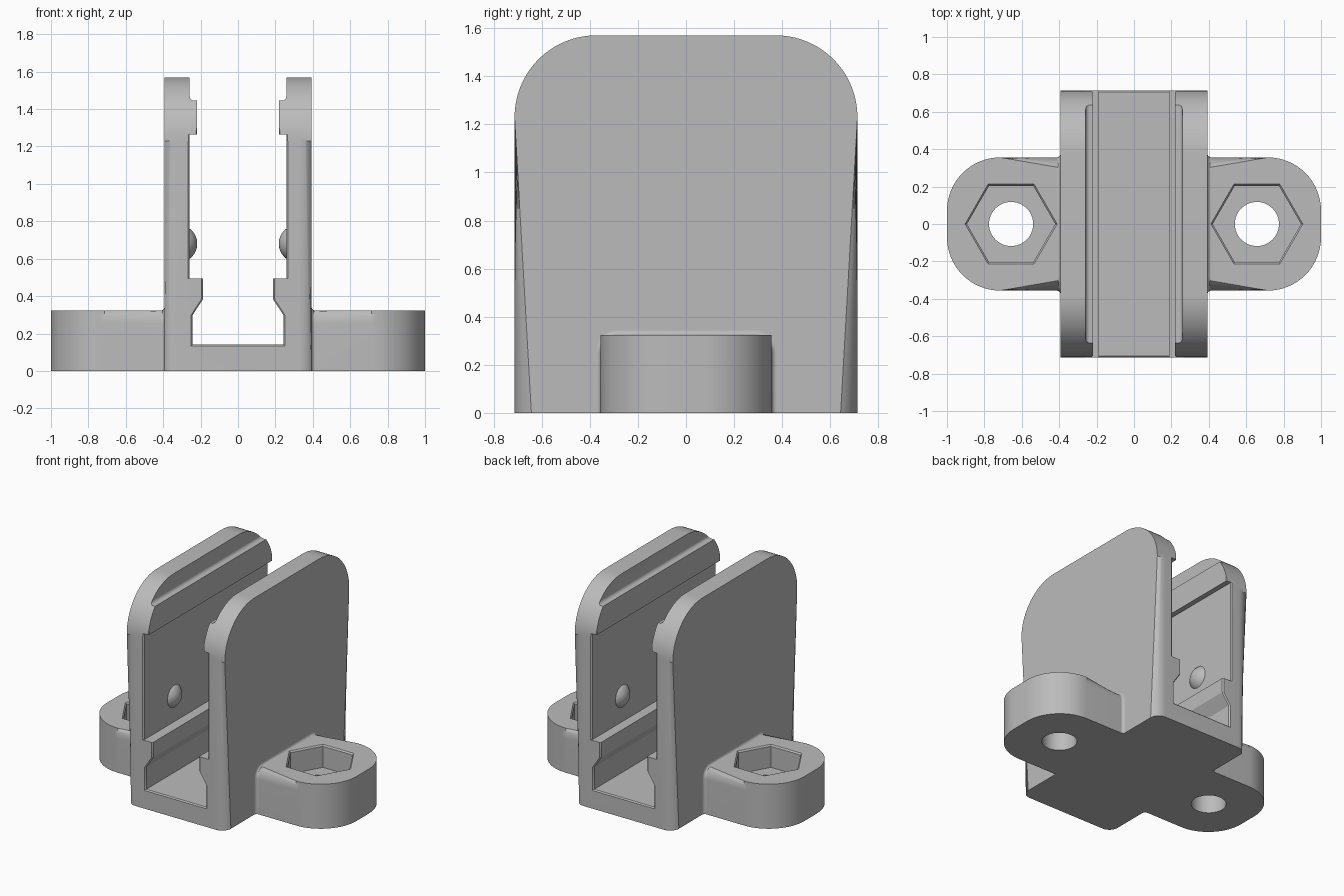
import bpy, bmesh
from math import sin, cos, pi, radians
from mathutils import Vector, Matrix

if "Cube" in bpy.data.objects:
    bpy.data.objects.remove(bpy.data.objects["Cube"])

grey = bpy.data.materials.new("plain grey")
grey.use_nodes = True
GREY = (0.5, 0.5, 0.5, 1)
grey.diffuse_color = GREY
grey.node_tree.nodes["Principled BSDF"].inputs["Base Color"].default_value = GREY

W, D, H = 0.393, 0.713, 1.57        # body half width, half depth, height
TAB_Y, TAB_H, ROUND = 0.356, 0.323, 0.07
TAB_X = 0.657                       # bolt hole centre


def finish(bm, name):
    bmesh.ops.recalc_face_normals(bm, faces=bm.faces)
    mesh = bpy.data.meshes.new(name)
    bm.to_mesh(mesh)
    bm.free()
    mesh.materials.append(grey)
    ob = bpy.data.objects.new(name, mesh)
    bpy.context.collection.objects.link(ob)
    return ob


def arc(cx, cy, r, a0, a1, n):
    angles = [radians(a0 + (a1 - a0) * i / n) for i in range(n + 1)]
    return [(cx + r * cos(a), cy + r * sin(a)) for a in angles]


def loft(bm, rings, closed=True):
    """Skin a list of matching rings, capping the ends if they are closed."""
    rows = [[bm.verts.new(p) for p in ring] for ring in rings]
    n = len(rows[0])
    for a, b in zip(rows, rows[1:]):
        for i in range(n if closed else n - 1):
            j = (i + 1) % n
            bm.faces.new((a[i], a[j], b[j], b[i]))
    if closed:
        bm.faces.new(rows[0])
        bm.faces.new(rows[-1])


def round_edges(bm, test):
    edges = [e for e in bm.edges if test(*(v.co for v in e.verts))]
    bmesh.ops.bevel(bm, geom=edges, offset=ROUND, segments=8, profile=0.5, affect='EDGES')


def boolean(target, other, operation):
    bpy.context.view_layer.objects.active = target
    mod = target.modifiers.new("bool", 'BOOLEAN')
    mod.object, mod.operation, mod.solver = other, operation, 'EXACT'
    bpy.ops.object.modifier_apply(modifier=mod.name)
    bpy.data.objects.remove(other)


# Body block with an arched side outline and rounded outer rims
R = 0.34
side = [(-D, 0), (D, 0)] + arc(D - R, H - R, R, 0, 90, 20) + arc(R - D, H - R, R, 90, 180, 20)
bm = bmesh.new()
loft(bm, [[(x, y, z) for y, z in side] for x in (-W, W)])
round_edges(bm, lambda a, b: abs(a.x - b.x) < 1e-5 and a.z + b.z > 1e-4)
body = finish(bm, "clip_body")

# Mounting tabs with rounded ends and top rims
r = 0.285
plan = [(0.31, -TAB_Y)] + arc(1 - r, r - TAB_Y, r, -90, 0, 16)
plan += arc(1 - r, TAB_Y - r, r, 0, 90, 16) + [(0.31, TAB_Y)]
for s in (-1, 1):
    bm = bmesh.new()
    loft(bm, [[(s * x, y, z) for x, y in plan] for z in (0, TAB_H)])
    round_edges(bm, lambda a, b: min(a.z, b.z) > 0.1 and abs(a.x + b.x) > 0.63)
    boolean(body, finish(bm, "tab"), 'UNION')

# Channel with ledges and snap lips, slightly flared at both ends
half = [(0.242, 0.14), (0.242, 0.30), (0.186, 0.385), (0.186, 0.495), (0.258, 0.495),
        (0.258, 1.265), (0.22, 1.265), (0.22, 1.445)]
half += arc(0.236, 1.467, 0.022, -90, 0, 5) + [(0.258, 1.8)]


def channel_ring(y, flare):
    pts = [(x + flare, z - flare if z < 0.2 else z) for x, z in half]
    return [(x, y, z) for x, z in pts] + [(-x, y, z) for x, z in reversed(pts)]


bm = bmesh.new()
loft(bm, [channel_ring(-D - 0.01, 0.018), channel_ring(-D + 0.008, 0),
          channel_ring(D - 0.008, 0), channel_ring(D + 0.01, 0.018)])
boolean(body, finish(bm, "channel_cutter"), 'DIFFERENCE')


# Hexagonal nut pockets and round bolt holes
def polygon(cx, radius, sides, z):
    return [(cx + radius * cos(2 * pi * i / sides), radius * sin(2 * pi * i / sides), z)
            for i in range(sides)]


for s in (-1, 1):
    bm = bmesh.new()
    loft(bm, [polygon(s * TAB_X, rad, 6, z) for rad, z in
              ((0.236, 0.16), (0.236, TAB_H - 0.01), (0.256, TAB_H + 0.01))])
    boolean(body, finish(bm, "pocket_cutter"), 'DIFFERENCE')
    bm = bmesh.new()
    loft(bm, [polygon(s * TAB_X, 0.118, 48, z) for z in (-0.1, 0.5)])
    boolean(body, finish(bm, "hole_cutter"), 'DIFFERENCE')


# Small concave fillets where the tabs meet the body
def arch(x, grow):
    w, h, q = TAB_Y + grow, TAB_H + grow, ROUND + grow
    pts = [(w, 0)] + arc(w - q, h - q, q, 0, 90, 8) + arc(q - w, h - q, q, 90, 180, 8) + [(-w, 0)]
    return [(x, y, z) for y, z in pts]


f = 0.02
parts = [body]
for s, label in ((-1, "right"), (1, "left")):
    bm = bmesh.new()
    steps = [radians(15 * i) for i in range(7)]
    loft(bm, [arch(s * (W + f * (1 - cos(t))), f * (1 - sin(t)) + 0.0005) for t in steps], False)
    ob = finish(bm, label + "_tab_fillet")
    # Open shell: make the faces look outward
    if ob.data.polygons[9].normal.z < 0:
        ob.data.flip_normals()
    parts.append(ob)

# Snap bumps, two on each inner wall
for s, side_name in ((-1, "right"), (1, "left")):
    for y, end in ((-0.36, "front"), (0.36, "back")):
        bm = bmesh.new()
        bmesh.ops.create_uvsphere(bm, u_segments=32, v_segments=24, radius=0.1,
                                  matrix=Matrix.Translation(Vector((s * 0.318, y, 0.68)))
                                  @ Matrix.Rotation(pi / 2, 4, 'Y'))
        # Keep only the cap standing proud of the wall
        bmesh.ops.delete(bm, geom=[v for v in bm.verts if abs(v.co.x) > 0.285], context='VERTS')
        ob = finish(bm, side_name + "_" + end + "_bump")
        p = ob.data.polygons[0]
        if p.normal.dot(p.center - Vector((s * 0.318, y, 0.68))) < 0:
            ob.data.flip_normals()
        parts.append(ob)

# Smooth the roundings, keep crisp edges
for ob in parts:
    bpy.ops.object.select_all(action='DESELECT')
    ob.select_set(True)
    bpy.context.view_layer.objects.active = ob
    bpy.ops.object.shade_smooth_by_angle(angle=radians(30))
